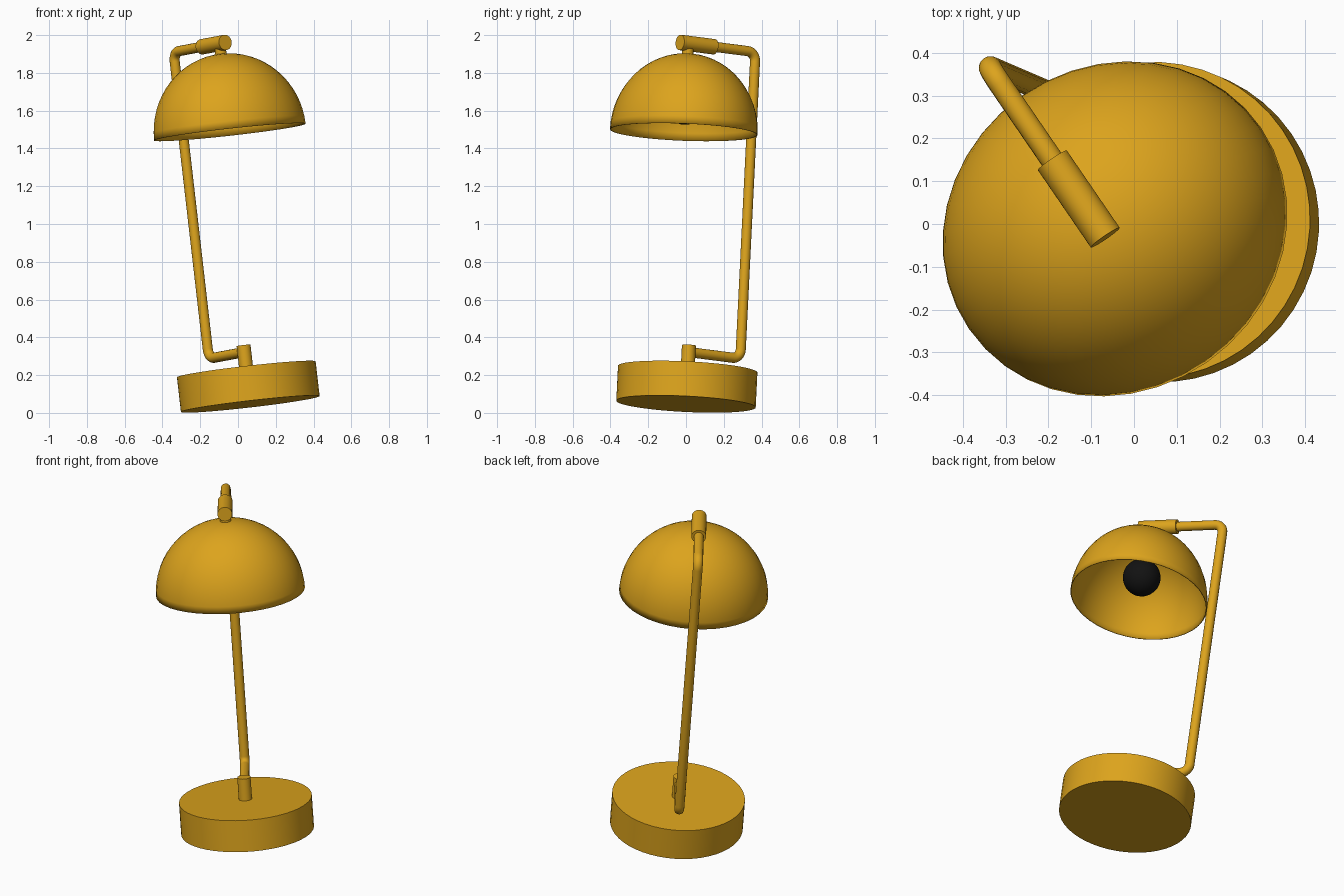
import bpy, bmesh, math
from mathutils import Matrix, Vector

if "Cube" in bpy.data.objects:
    bpy.data.objects.remove(bpy.data.objects["Cube"])

# Leaning frame: local x = arm direction, local z = lamp axis, origin = base underside
up = Vector((-0.114, 0.049, 0.992)).normalized()
arm = Vector((-0.57, 0.82, 0.0))
arm = (arm - up * arm.dot(up)).normalized()
side = up.cross(arm)
frame = Matrix((arm, side, up)).transposed().to_4x4()
frame.translation = (0.065, 0.0, 0.047)


def material(name, rgb):
    m = bpy.data.materials.new(name)
    m.diffuse_color = (*rgb, 1)
    m.use_nodes = True
    m.node_tree.nodes["Principled BSDF"].inputs["Base Color"].default_value = m.diffuse_color
    return m


gold = material("gold_paint", (0.72, 0.37, 0.012))
black = material("black_glass", (0.006, 0.006, 0.006))


def finish(name, data, mat):
    ob = bpy.data.objects.new(name, data)
    bpy.context.collection.objects.link(ob)
    ob.matrix_world = frame
    data.materials.append(mat)
    if ob.type == 'MESH':
        bpy.ops.object.select_all(action='DESELECT')
        ob.select_set(True)
        bpy.context.view_layer.objects.active = ob
        bpy.ops.object.shade_smooth_by_angle(angle=math.radians(35))
    return ob


def from_bmesh(name, bm, mat):
    me = bpy.data.meshes.new(name)
    bm.to_mesh(me)
    bm.free()
    return finish(name, me, mat)


def rod(name, a, b, r, mat, segments=32):
    """Capped cylinder from a to b in the lamp frame."""
    a, b = Vector(a), Vector(b)
    m = (b - a).to_track_quat('Z', 'Y').to_matrix().to_4x4()
    m.translation = (a + b) / 2
    bm = bmesh.new()
    bmesh.ops.create_cone(bm, cap_ends=True, segments=segments, radius1=r,
                          radius2=r, depth=(b - a).length, matrix=m)
    return from_bmesh(name, bm, mat)


# Base disc and its short post
rod("base", (0, 0, 0), (0, 0, 0.185), 0.37, gold, 48)
rod("base_post", (0, 0, 0.18), (0, 0, 0.313), 0.037, gold)

# Bent tube: lower arm, pole and upper arm in one sweep
POLE, LOW, HIGH, BEND = 0.334, 0.277, 1.913, 0.05
path = [(0, LOW)]
for cz, start in ((LOW + BEND, -90), (HIGH - BEND, 0)):
    for i in range(9):
        t = math.radians(start + 90 * i / 8)
        path.append((POLE - BEND + BEND * math.cos(t), cz + BEND * math.sin(t)))
path.append((0.0, HIGH))
cu = bpy.data.curves.new("bent_pole", 'CURVE')
cu.dimensions = '3D'
cu.bevel_depth = 0.027
cu.bevel_resolution = 6
cu.use_fill_caps = True
sp = cu.splines.new('POLY')
sp.points.add(len(path) - 1)
for p, (x, z) in zip(sp.points, path):
    p.co = (x, 0, z, 1)
finish("bent_pole", cu, gold)

# Sleeve at the arm's end and the neck under it
SX, SZ = -0.1, 1.44
rod("arm_sleeve", (-0.153, 0, HIGH), (0.067, 0, HIGH), 0.041, gold)
rod("shade_neck", (SX, 0, SZ + 0.405), (SX, 0, HIGH), 0.03, gold)

# Slightly oval half-dome shade, open below
bm = bmesh.new()
bmesh.ops.create_uvsphere(bm, u_segments=40, v_segments=32, radius=1)
bmesh.ops.delete(bm, geom=[v for v in bm.verts if v.co.z < -1e-4], context='VERTS')
bm.transform(Matrix.Translation((SX, 0, SZ)) @ Matrix.Diagonal((0.38, 0.415, 0.418, 1)))
shade = from_bmesh("shade", bm, gold)
wall = shade.modifiers.new("wall", 'SOLIDIFY')
wall.thickness = 0.005
wall.offset = -1

# Bulb and socket
bm = bmesh.new()
bmesh.ops.create_uvsphere(bm, u_segments=32, v_segments=16, radius=0.105,
                          matrix=Matrix.Translation((SX, 0, SZ + 0.145)))
from_bmesh("bulb", bm, black)
rod("bulb_socket", (SX, 0, SZ + 0.22), (SX, 0, SZ + 0.408), 0.05, black)
